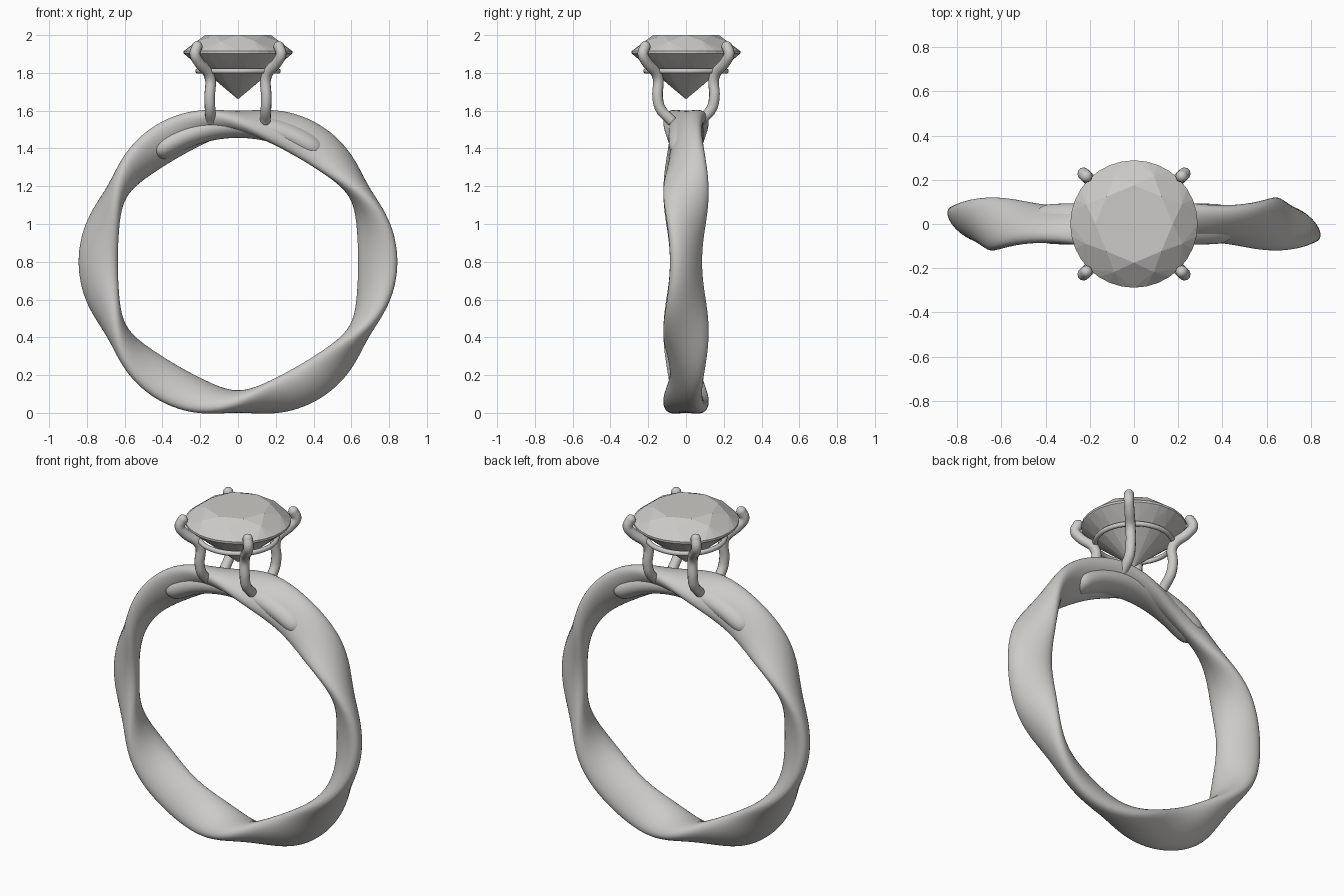
import bpy, bmesh
from math import sin, cos, pi, radians, tau
from mathutils import Vector

cube = bpy.data.objects.get("Cube")
if cube:
    bpy.data.objects.remove(cube)

CENTRE_Z = 0.8


def material(name, rgb):
    m = bpy.data.materials.new(name)
    m.use_nodes = True
    m.diffuse_color = (*rgb, 1)
    m.node_tree.nodes["Principled BSDF"].inputs["Base Color"].default_value = (*rgb, 1)
    return m


GREY = material("light grey", (0.6, 0.59, 0.57))


def make_object(name, bm, smooth=True):
    bmesh.ops.recalc_face_normals(bm, faces=bm.faces)
    mesh = bpy.data.meshes.new(name)
    for f in bm.faces:
        f.smooth = smooth
    bm.to_mesh(mesh)
    bm.free()
    mesh.materials.append(GREY)
    obj = bpy.data.objects.new(name, mesh)
    bpy.context.collection.objects.link(obj)
    return obj


def loft(name, rings, closed):
    """Skin a list of point rings, capping the ends of an open run."""
    bm = bmesh.new()
    loops = [[bm.verts.new(p) for p in ring] for ring in rings]
    pairs = list(zip(loops, loops[1:]))
    if closed:
        pairs.append((loops[-1], loops[0]))
    else:
        bm.faces.new(loops[0])
        bm.faces.new(loops[-1])
    for a, b in pairs:
        n = len(a)
        for i in range(n):
            j = (i + 1) % n
            bm.faces.new((a[i], a[j], b[j], b[i]))
    return make_object(name, bm)


def section(angle, radius, half_width, half_thick, tilt, sides=40):
    """Elliptical section across the band at an angle round the finger."""
    pts = []
    for k in range(sides):
        u = half_width * cos(tau * k / sides)
        v = half_thick * sin(tau * k / sides)
        r = radius - u * sin(tilt) + v * cos(tilt)
        y = u * cos(tilt) + v * sin(tilt)
        pts.append((r * cos(angle), y, CENTRE_Z + r * sin(angle)))
    return pts


# Band: a flattened section that rocks to and fro three times round the ring
steps = 180
loft("twisted_band",
     [section(t, 0.74, 0.12, 0.06, 0.95 * cos(3 * t))
      for t in (tau * i / steps for i in range(steps))], True)

# Thickened bridge inside the top of the band, with rounded ends
rings = []
for i in range(49):
    s = -1 + i / 24
    s = sin(s * pi / 2)
    full = max(0.03, 1 - abs(s) ** 16) ** 0.5
    rings.append(section(radians(90 + 38 * s), 0.722, 0.092 * full, 0.066 * full, 0))
loft("top_bridge", rings, False)


# Setting: four bent prongs and a thin gallery ring
def tube(name, points, radius):
    curve = bpy.data.curves.new(name, "CURVE")
    curve.dimensions = "3D"
    curve.bevel_depth = radius
    curve.bevel_resolution = 4
    curve.resolution_u = 6
    curve.use_fill_caps = True
    spline = curve.splines.new("BEZIER")
    spline.bezier_points.add(len(points) - 1)
    for bp, p in zip(spline.bezier_points, points):
        bp.co = p
        bp.handle_left_type = bp.handle_right_type = "AUTO"
    curve.materials.append(GREY)
    obj = bpy.data.objects.new(name, curve)
    bpy.context.collection.objects.link(obj)


def ball(name, location, radius):
    bm = bmesh.new()
    bmesh.ops.create_uvsphere(bm, u_segments=16, v_segments=10, radius=radius)
    bmesh.ops.translate(bm, verts=bm.verts, vec=location)
    make_object(name, bm)


PRONG = [(0.145, 0.08, 1.55), (0.148, 0.135, 1.61), (0.15, 0.15, 1.67),
         (0.15, 0.15, 1.78), (0.21, 0.21, 1.86), (0.228, 0.228, 1.9),
         (0.216, 0.216, 1.94)]
for sx, side in ((1, "left"), (-1, "right")):
    for sy, end in ((1, "back"), (-1, "front")):
        path = [Vector((sx * x, sy * y, z)) for x, y, z in PRONG]
        tube(f"prong_{end}_{side}", path, 0.028)
        ball(f"prong_tip_{end}_{side}", path[-1], 0.028)
        ball(f"prong_foot_{end}_{side}", path[0], 0.028)

bpy.ops.mesh.primitive_torus_add(major_segments=64, minor_segments=12,
                                 major_radius=0.212, minor_radius=0.014,
                                 location=(0, 0, 1.81))
gallery = bpy.context.object
gallery.name = "gallery_ring"
gallery.data.materials.append(GREY)
bpy.ops.object.shade_smooth()

# Brilliant-cut gem: table, crown, girdle and pavilion as a faceted hull
bm = bmesh.new()


def gem_ring(count, radius, z, offset=0.0):
    for k in range(count):
        a = tau * (k + offset) / count
        bm.verts.new((radius * cos(a), radius * sin(a), z))


gem_ring(8, 0.175, 2.0)
gem_ring(8, 0.235, 1.968, 0.5)
gem_ring(32, 0.288, 1.915)
gem_ring(32, 0.288, 1.903)
gem_ring(16, 0.21, 1.835, 0.5)
bm.verts.new((0, 0, 1.66))
bmesh.ops.convex_hull(bm, input=bm.verts)
bmesh.ops.dissolve_limit(bm, angle_limit=radians(1), verts=bm.verts, edges=bm.edges)
make_object("gem", bm, smooth=False)
